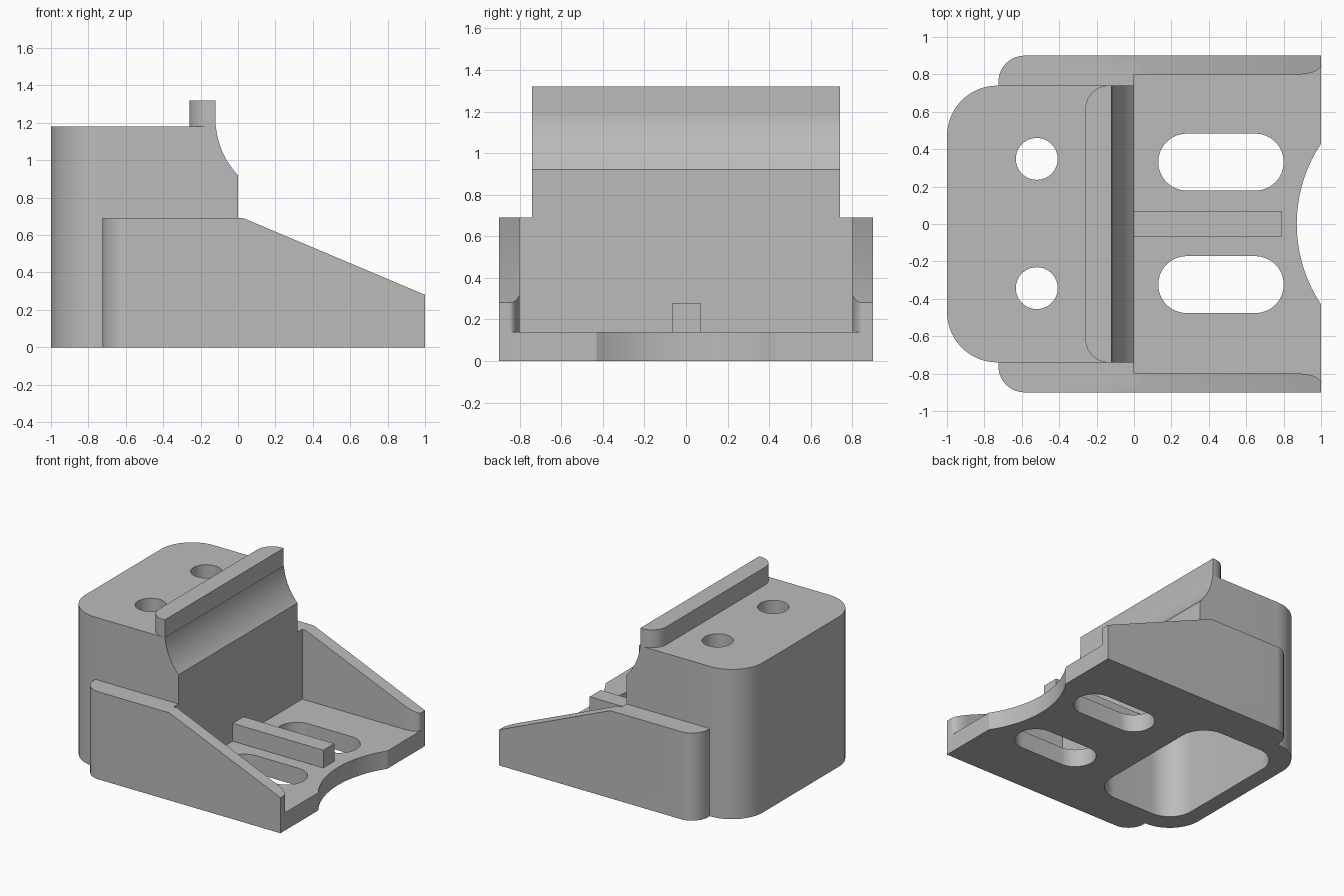
import bpy, bmesh, math
from math import sin, cos, pi, radians

if "Cube" in bpy.data.objects:
    bpy.data.objects.remove(bpy.data.objects["Cube"], do_unlink=True)

grey = bpy.data.materials.new("plain grey")
grey.use_nodes = True
GREY = (0.5, 0.5, 0.5, 1)
grey.diffuse_color = GREY
grey.node_tree.nodes["Principled BSDF"].inputs["Base Color"].default_value = GREY


def arc(cx, cy, rx, ry, start, end, n=14):
    """Points on an elliptical arc, angles in degrees."""
    steps = [radians(start + (end - start) * i / n) for i in range(n + 1)]
    return [(cx + rx * cos(a), cy + ry * sin(a)) for a in steps]


def rounded(x0, x1, y0, y1, left, right=0):
    """Rectangle with its own corner radius on the left and right ends."""
    pts = []
    for x, y, r, sx, sy, a in ((x1, y1, right, -1, -1, 0), (x0, y1, left, 1, -1, 90),
                               (x0, y0, left, 1, 1, 180), (x1, y0, right, -1, 1, 270)):
        pts += arc(x + sx * r, y + sy * r, r, r, a, a + 90) if r else [(x, y)]
    return pts


def prism(name, outline, lo, hi, axis="z"):
    """Extrude an xy outline along z, or an xz outline along y."""
    bm = bmesh.new()
    place = (lambda p, h: (p[0], p[1], h)) if axis == "z" else (lambda p, h: (p[0], h, p[1]))
    a = [bm.verts.new(place(p, lo)) for p in outline]
    b = [bm.verts.new(place(p, hi)) for p in outline]
    bm.faces.new(a)
    bm.faces.new(b)
    for i in range(len(a)):
        j = (i + 1) % len(a)
        bm.faces.new((a[i], a[j], b[j], b[i]))
    bmesh.ops.remove_doubles(bm, verts=bm.verts, dist=1e-5)
    bmesh.ops.recalc_face_normals(bm, faces=bm.faces)
    mesh = bpy.data.meshes.new(name)
    bm.to_mesh(mesh)
    bm.free()
    mesh.materials.append(grey)
    ob = bpy.data.objects.new(name, mesh)
    bpy.context.collection.objects.link(ob)
    return ob


def activate(ob):
    bpy.ops.object.select_all(action="DESELECT")
    ob.select_set(True)
    bpy.context.view_layer.objects.active = ob


def cut(ob, cutter):
    cutter.hide_render = True
    activate(ob)
    mod = ob.modifiers.new("cut", "BOOLEAN")
    mod.operation = "DIFFERENCE"
    mod.solver = "EXACT"
    mod.object = cutter
    bpy.ops.object.modifier_apply(modifier=mod.name)
    bpy.data.objects.remove(cutter, do_unlink=True)


# Tall hollow block with a concave scoop and two bolt holes
block = prism("block", rounded(-1, 0, -0.74, 0.74, 0.27), 0, 1.18)
cut(block, prism("scoop_cutter", arc(0.315, 1.22, 0.435, 0.435, 0, 360, 96)[:-1], -1, 1, "y"))
cut(block, prism("cavity_cutter", rounded(-0.87, -0.12, -0.6, 0.6, 0.2, 0.2), -0.1, 1.04))
for y in (-0.343, 0.348):
    cut(block, prism("bolt_cutter", arc(-0.52, y, 0.112, 0.112, 0, 360, 40)[:-1], 0.9, 1.3))

# Lip along the top edge
lip = prism("top_lip", rounded(-0.26, -0.12, -0.74, 0.74, 0.125), 1.18, 1.32)

# Base plate with a curved notch and two slots
end_curve = arc(0.88, 0.85, 0.12, 0.05, -90, 0)
upper = [(0, 0.8)] + end_curve
plate = prism("base_plate", upper + [(x, -y) for x, y in reversed(upper)], 0, 0.14)
cut(plate, prism("notch_cutter", arc(1.646, 0, 0.776, 0.776, 0, 360, 96)[:-1], -0.1, 0.3))
for y in (-0.324, 0.331):
    cut(plate, prism("slot_cutter", rounded(0.13, 0.8, y - 0.152, y + 0.152, 0.151, 0.151), -0.1, 0.3))

# Centre rib
rib = prism("centre_rib", rounded(0, 0.79, -0.067, 0.07, 0), 0.14, 0.28)

# Side walls with sloping tops
walls = []
plan = ([(-0.725, 0.74), (0, 0.74), (0, 0.8)] + end_curve + [(1, 0.9)]
        + arc(-0.585, 0.76, 0.14, 0.14, 90, 180))
for name, side in (("left_side_wall", 1), ("right_side_wall", -1)):
    wall = prism(name, [(x, side * y) for x, y in plan], 0, 0.69)
    cut(wall, prism("slope_cutter", [(0.03, 0.69), (1.1, 0.238), (1.1, 1), (0.03, 1)], -1, 1, "y"))
    walls.append(wall)

# Smooth the curved faces and keep the corners crisp
for ob in [block, lip, plate, rib] + walls:
    activate(ob)
    bpy.ops.object.shade_smooth_by_angle(angle=radians(30))
